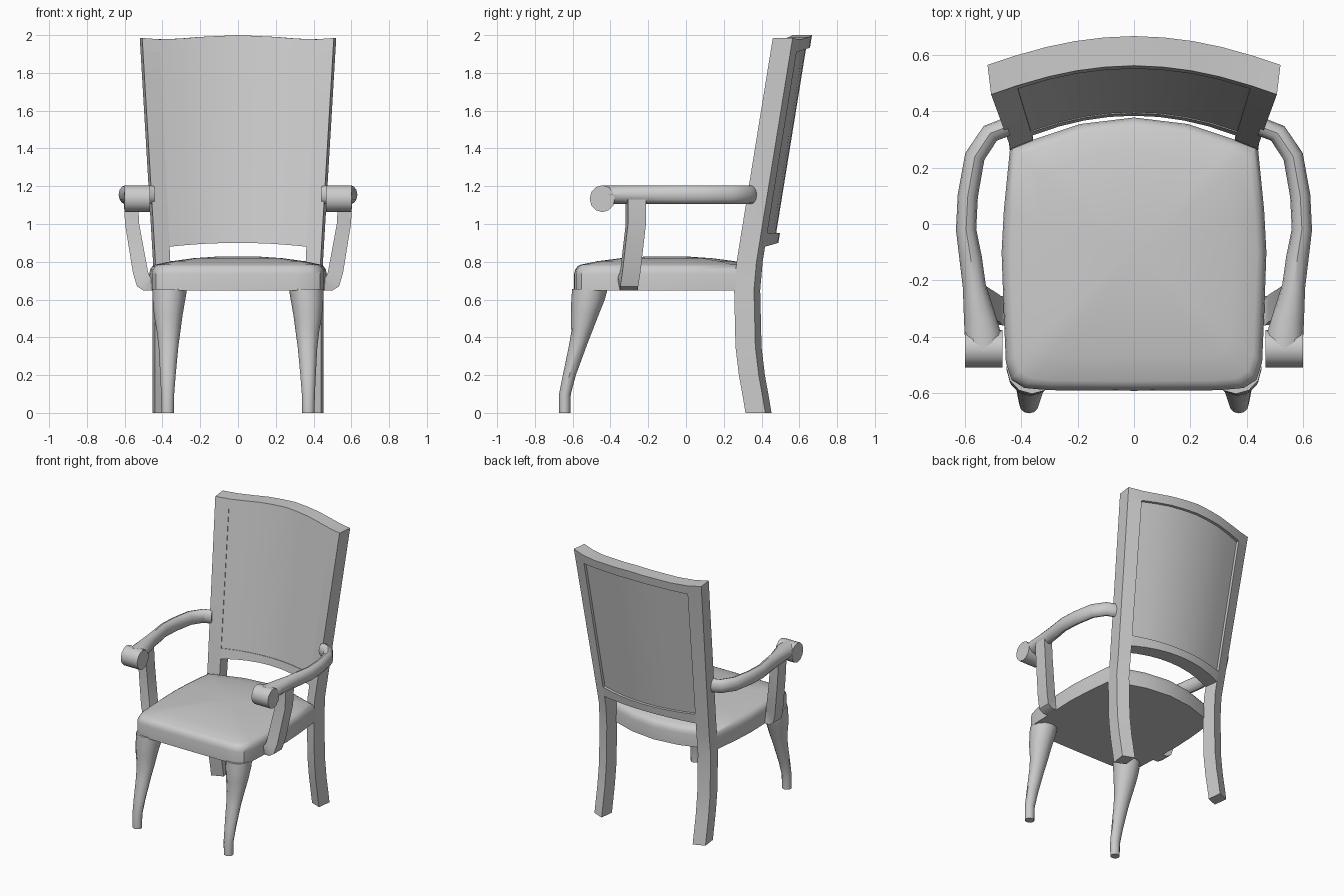
import bpy, bmesh, math
from mathutils import Vector

if "Cube" in bpy.data.objects:
    bpy.data.objects.remove(bpy.data.objects["Cube"])


def loft(name, rings, mirror=False, angle=35):
    """Skin closed rings of equal length, cap both ends."""
    bm = bmesh.new()
    vs = [[bm.verts.new(p) for p in r] for r in rings]
    n = len(vs[0])
    for a, b in zip(vs, vs[1:]):
        for i in range(n):
            j = (i + 1) % n
            bm.faces.new((a[i], a[j], b[j], b[i]))
    bm.faces.new(vs[0])
    bm.faces.new(vs[-1])
    bmesh.ops.recalc_face_normals(bm, faces=bm.faces)
    me = bpy.data.meshes.new(name)
    bm.to_mesh(me)
    bm.free()
    ob = bpy.data.objects.new(name, me)
    bpy.context.collection.objects.link(ob)
    bpy.ops.object.select_all(action='DESELECT')
    ob.select_set(True)
    bpy.context.view_layer.objects.active = ob
    bpy.ops.object.shade_smooth_by_angle(angle=math.radians(angle))
    if mirror:
        ob.modifiers.new("mirror", 'MIRROR').use_mirror_merge = False
    return ob


def interp(table, t):
    for (a, p), (b, q) in zip(table, table[1:]):
        if t <= b:
            return p + (q - p) * (t - a) / (b - a)
    return table[-1][1]


# Shared curved, raked back surface: u across (-1..1), z up, d depth from the front
RAKE = [(0, .315), (.1, .298), (.2, .28), (.35, .262), (.65, .255), (.8, .268), (2, .462)]
HALF_WIDTH = [(0, .44), (.65, .44), (.8, .437), (2, .508)]
DEPTH = .105


def back_point(u, z, d):
    w = interp(HALF_WIDTH, z) + .013 * d / DEPTH
    return (u * w, interp(RAKE, z) + .1 * (1 - u * u) + d, z)


def slab(name, us, low, high, d0, d1):
    us = [-u for u in reversed(us) if u > 0] + us
    rings = [[back_point(u, low(abs(u)), d0), back_point(u, high(abs(u)), d0),
              back_point(u, high(abs(u)), d1), back_point(u, low(abs(u)), d1)] for u in us]
    return loft(name, rings)


# Back posts running down into the rear legs
loft("back_post", [[back_point(.82, z, 0), back_point(1, z, 0),
                    back_point(1, z, DEPTH), back_point(.82, z, DEPTH)]
                   for z in (0, .1, .2, .35, .5, .65, .8, 1.91)], mirror=True)

# Top rail, bottom rail and recessed panel
U = [0, .2, .4, .6, .82]
slab("top_rail", U + [1],
     lambda u: interp([(0, 1.935), (.4, 1.928), (.82, 1.91), (1, 1.91)], u),
     lambda u: interp([(0, 2.0), (.4, 1.99), (.75, 1.975), (1, 1.985)], u), 0, DEPTH)
slab("bottom_rail", U, lambda u: .9 - .02 * (u / .82) ** 2, lambda u: .953, 0, DEPTH)
slab("back_panel", U, lambda u: .94, lambda u: 1.938 - .02 * u, .004, .085)

# Upholstered seat
half = [(0, -.592), (.3, -.59), (.39, -.582), (.435, -.553), (.455, -.49), (.463, -.3),
        (.47, -.1), (.462, .05), (.44, .27), (.37, .295), (.19, .355), (0, .378)]
outline = half + [(-x, y) for x, y in reversed(half[1:-1])]
levels = [(1, .648), (1, .735), (.99, .758), (.965, .776), (.93, .785),
          (.75, .803), (.5, .819), (.25, .827), (.05, .829)]
loft("seat", [[(x * s, -.1 + (y + .1) * s, z) for x, y in outline] for s, z in levels])

# Curved front legs: z, x range, y range
N = 12
leg = [(0, .34, .405, -.672, -.612), (.1, .338, .407, -.672, -.61),
       (.2, .33, .412, -.652, -.583), (.35, .316, .42, -.621, -.528),
       (.43, .305, .43, -.607, -.497), (.52, .293, .445, -.61, -.462),
       (.6, .279, .452, -.607, -.43), (.655, .27, .453, -.603, -.415)]
loft("front_leg", [[((a + b) / 2 + (b - a) / 2 * math.cos(2 * math.pi * i / N),
                     (c + d) / 2 + (d - c) / 2 * math.sin(2 * math.pi * i / N), z)
                    for i in range(N)] for z, a, b, c, d in leg], mirror=True)

# Arms: oval section swept along a bowed path (x, y, half width)
arm = [(.45, .345, .033), (.51, .322, .035), (.565, .24, .036), (.59, .1, .036),
       (.596, -.02, .036), (.58, -.12, .04), (.567, -.22, .041), (.546, -.34, .058),
       (.537, -.39, .064), (.533, -.45, .066)]
rings = []
for k, (x, y, w) in enumerate(arm):
    a, b = arm[max(k - 1, 0)], arm[min(k + 1, len(arm) - 1)]
    t = Vector((b[0] - a[0], b[1] - a[1], 0)).normalized()
    side = Vector((t.y, -t.x, 0))
    rings.append([Vector((x, y, 1.155)) + side * w * math.cos(2 * math.pi * i / N)
                  + Vector((0, 0, .05 * math.sin(2 * math.pi * i / N))) for i in range(N)])
loft("arm", rings, mirror=True)

# Scrolled hand rest at the front of each arm
loft("arm_scroll", [[(x, -.443 + .067 * math.cos(2 * math.pi * i / N),
                      1.134 + .071 * math.sin(2 * math.pi * i / N)) for i in range(N)]
                    for x in (.466, .6)], mirror=True, angle=40)

# Arm supports: outer x, z, inner x, z, centre y
support = [(.605, 1.13, .53, 1.13, -.267), (.598, 1.0, .523, 1.0, -.267),
           (.556, .74, .476, .745, -.297), (.535, .67, .465, .72, -.308),
           (.50, .648, .452, .71, -.31), (.44, .648, .44, .71, -.31)]
loft("arm_support", [[(xo, y - .04, zo), (xo, y + .055, zo), (xi, y + .045, zi), (xi, y - .052, zi)]
                     for xo, zo, xi, zi, y in support], mirror=True)
